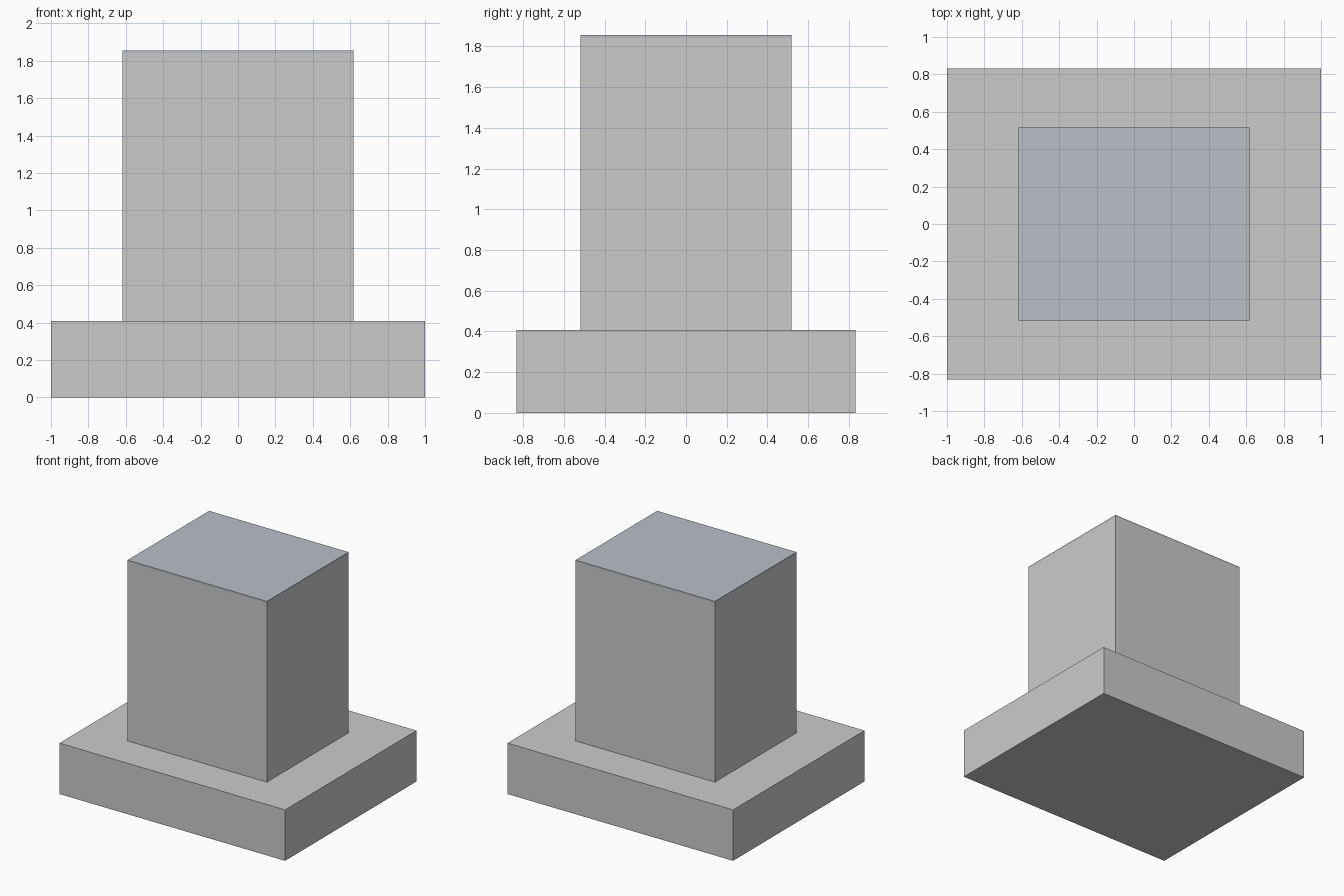
import bpy

if "Cube" in bpy.data.objects:
    bpy.data.objects.remove(bpy.data.objects["Cube"])


def box(name, size_x, size_y, z_min, z_max):
    """Axis-aligned box centred on x = y = 0."""
    bpy.ops.mesh.primitive_cube_add(size=1, location=(0, 0, (z_min + z_max) / 2))
    obj = bpy.context.object
    obj.name = name
    obj.scale = (size_x, size_y, z_max - z_min)
    bpy.ops.object.transform_apply(location=False, rotation=False, scale=True)
    return obj


COLUMN_X, COLUMN_Y = 1.236, 1.034

# Wide footing slab
box("base_slab", 2.0, 1.664, 0.0, 0.408)

# Upright block standing on the slab
box("column", COLUMN_X, COLUMN_Y, 0.408, 1.84)

# Thin blue-grey plate flush with the column sides
plate = box("top_plate", COLUMN_X, COLUMN_Y, 1.84, 1.856)
blue_grey = bpy.data.materials.new("blue_grey")
blue_grey.diffuse_color = (0.49, 0.53, 0.58, 1)
blue_grey.use_nodes = True
blue_grey.node_tree.nodes["Principled BSDF"].inputs["Base Color"].default_value = blue_grey.diffuse_color
plate.data.materials.append(blue_grey)
